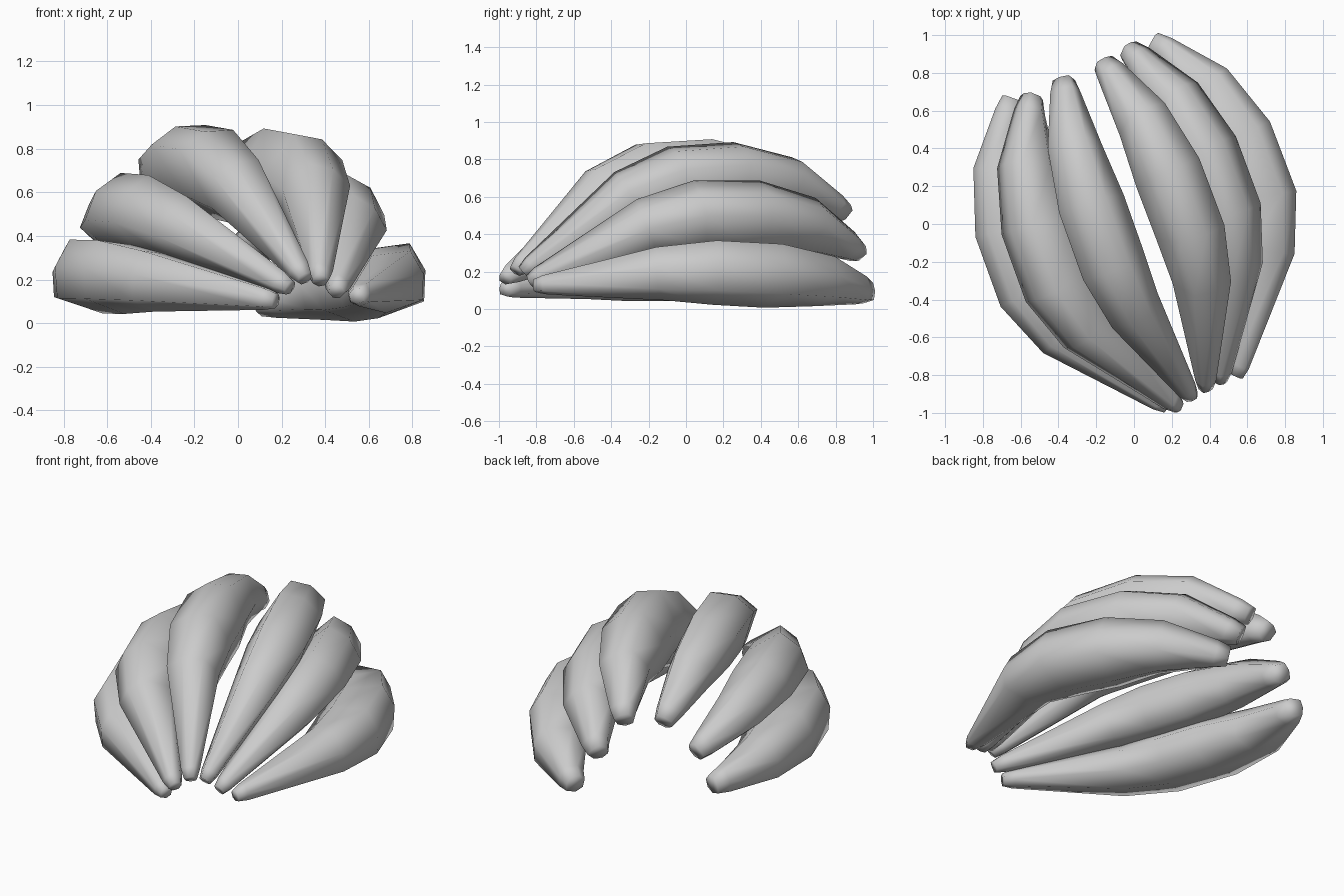
import bpy, bmesh
from math import sin, cos, radians
from mathutils import Vector

cube = bpy.data.objects.get("Cube")
if cube:
    bpy.data.objects.remove(cube)

skin = bpy.data.materials.new("fruit_grey")
skin.use_nodes = True
grey = (0.6, 0.6, 0.6, 1)
skin.diffuse_color = grey
skin.node_tree.nodes["Principled BSDF"].inputs["Base Color"].default_value = grey

# Rings along one fruit: distance along chord, outer bulge, tilt, half depth, half width
RINGS = [(-0.02, 0.0, 38, 0.035, 0.035), (0.02, 0.045, 38, 0.055, 0.05),
         (0.55, 0.445, 25, 0.165, 0.135), (0.87, 0.54, 6, 0.205, 0.16),
         (1.26, 0.495, -15, 0.205, 0.16), (1.59, 0.34, -35, 0.155, 0.13),
         (1.82, 0.09, -46, 0.075, 0.075), (1.865, 0.025, -46, 0.055, 0.055)]
# Seven-sided section: ridged back, wide middle, narrow inner edge
SECTION = [(1, 0), (0.8, 0.86), (-0.3, 1), (-1, 0.45),
           (-1, -0.45), (-0.3, -1), (0.8, -0.86)]


def fruit(name, start, end, angle):
    start, end = Vector(start), Vector(end)
    along = (end - start).normalized()
    bulge = Vector((cos(radians(angle)), 0, sin(radians(angle))))
    bulge = (bulge - along * bulge.dot(along)).normalized()
    side = along.cross(bulge)
    bm = bmesh.new()
    loops = []
    for t, n, tilt, depth, width in RINGS:
        out = bulge * cos(radians(tilt)) - along * sin(radians(tilt))
        centre = start + along * t + bulge * n - out * depth
        loops.append([bm.verts.new(centre + out * depth * d + side * width * w)
                      for d, w in SECTION])
    for a, b in zip(loops, loops[1:]):
        for i in range(len(a)):
            j = (i + 1) % len(a)
            bm.faces.new((a[i], a[j], b[j], b[i]))
    bm.faces.new(loops[0])
    bm.faces.new(loops[-1])
    bmesh.ops.recalc_face_normals(bm, faces=bm.faces)
    mesh = bpy.data.meshes.new(name)
    bm.to_mesh(mesh)
    bm.free()
    mesh.materials.append(skin)
    obj = bpy.data.objects.new(name, mesh)
    bpy.context.collection.objects.link(obj)
    bpy.ops.object.select_all(action='DESELECT')
    obj.select_set(True)
    bpy.context.view_layer.objects.active = obj
    bpy.ops.object.shade_smooth_by_angle(angle=radians(85))


# Fan of six fruits: front tip, back tip, bulge direction
fruit("fruit_right_low", (0.15, -0.98, 0.11), (-0.67, 0.68, 0.17), 168)
fruit("fruit_right_mid", (0.22, -0.98, 0.18), (-0.56, 0.69, 0.36), 143)
fruit("fruit_right_top", (0.30, -0.92, 0.23), (-0.38, 0.77, 0.54), 110)
fruit("fruit_left_top", (0.39, -0.87, 0.22), (-0.16, 0.86, 0.53), 62)
fruit("fruit_left_mid", (0.47, -0.83, 0.165), (-0.03, 0.95, 0.315), 44)
fruit("fruit_left_low", (0.57, -0.80, 0.13), (0.11, 0.985, 0.09), 14)
